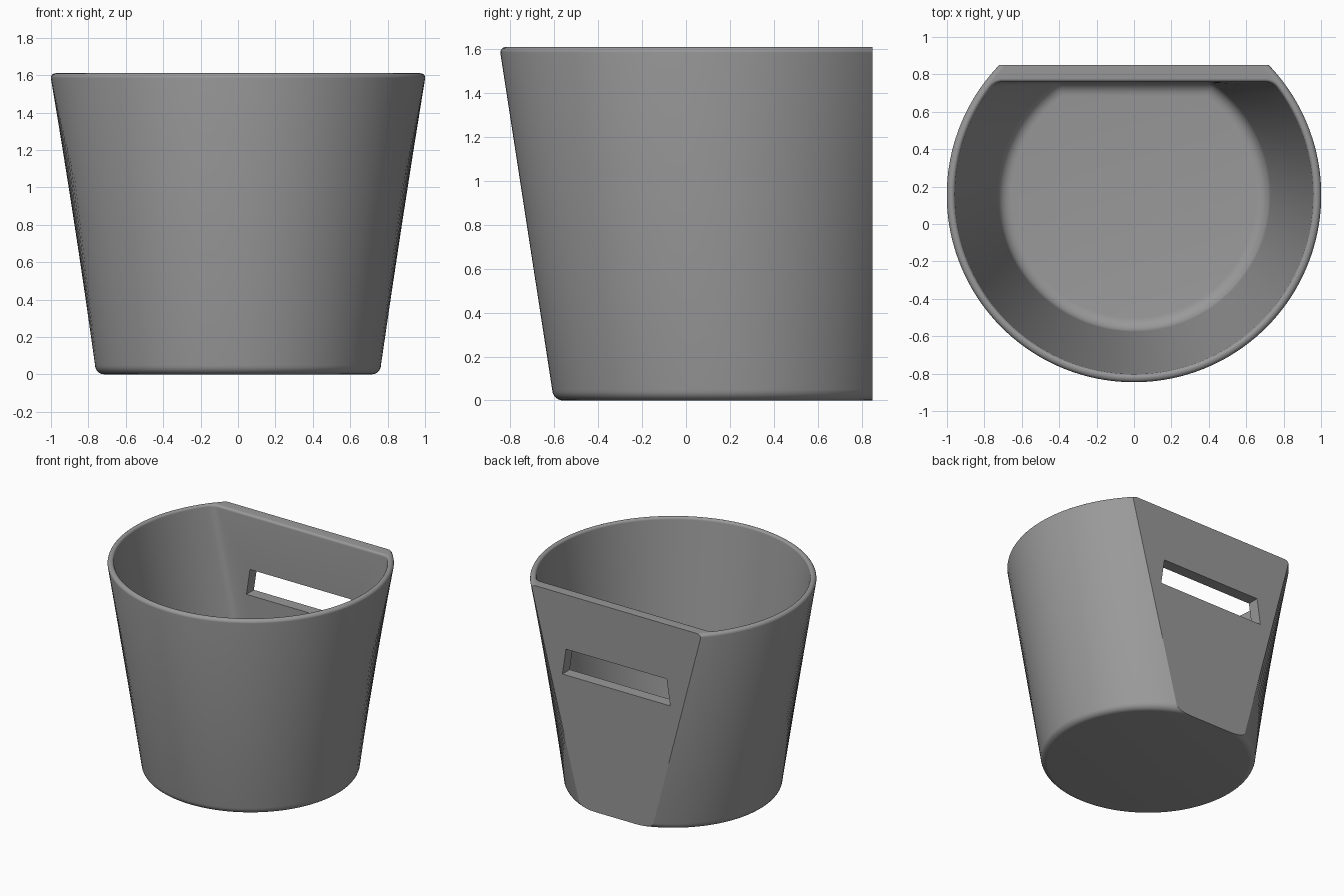
import bpy, bmesh, math
from math import sin, cos, pi, sqrt, atan2

if "Cube" in bpy.data.objects:
    bpy.data.objects.remove(bpy.data.objects["Cube"])

CY = 0.155            # y of the round wall's axis
H = 1.61              # total height
WALL = 0.045          # thickness of the round wall
ARC, CORNER, STEPS = 112, 6, 6

grey = bpy.data.materials.new("grey plastic")
grey.diffuse_color = (0.32, 0.32, 0.32, 1)
grey.use_nodes = True
grey.node_tree.nodes["Principled BSDF"].inputs["Base Color"].default_value = grey.diffuse_color


def wall_radius(z):
    return 0.757 + 0.154 * z


def outline(r, flat, c, z):
    """Circle cut by a flat back at y = flat, with corners rounded by c."""
    cx, cy = sqrt((r - c) ** 2 - (flat - c) ** 2), flat - c
    a = atan2(cy, cx)
    pts = []
    for i in range(CORNER + 1):                       # left corner
        t = pi / 2 + (pi / 2 - a) * i / CORNER
        pts.append((-cx + c * cos(t), cy + c * sin(t)))
    for i in range(1, ARC):                           # round wall
        t = pi - a + (pi + 2 * a) * i / ARC
        pts.append((r * cos(t), r * sin(t)))
    for i in range(CORNER + 1):                       # right corner
        t = a + (pi / 2 - a) * i / CORNER
        pts.append((cx + c * cos(t), cy + c * sin(t)))
    return [(x, y + CY, z) for x, y in pts]


def quarter():
    return [pi / 2 * i / STEPS for i in range(STEPS + 1)]


rings = []
# outer skin: rounded foot, then rounded rim; the back stays flat
f = 0.05
for t in quarter():
    rings.append(outline(wall_radius(f) - f * (1 - sin(t)), 0.695, 0, f * (1 - cos(t))))
f = 0.025
for t in quarter():
    rings.append(outline(wall_radius(H - f) - f * (1 - cos(t)), 0.695, 0, H - f + f * sin(t)))
# inner skin: rounded rim edge, then rounded floor edge
f = 0.018
for t in quarter():
    d = f * (1 - sin(t))
    rings.append(outline(wall_radius(H - f) - WALL + d, 0.605 + d, 0.08 + d, H - f + f * cos(t)))
f, floor = 0.075, 0.045
for t in quarter():
    d = f * (1 - cos(t))
    rings.append(outline(wall_radius(floor + f) - WALL - d, 0.605 - d, 0.08 - d, floor + f * (1 - sin(t))))

# bucket body lofted through all the outlines
bm = bmesh.new()
loops = [[bm.verts.new(p) for p in ring] for ring in rings]
n = len(loops[0])
for lo, hi in zip(loops, loops[1:]):
    for i in range(n):
        j = (i + 1) % n
        bm.faces.new((lo[i], lo[j], hi[j], hi[i]))
bm.faces.new(loops[0][::-1])
bm.faces.new(loops[-1])
bmesh.ops.remove_doubles(bm, verts=bm.verts, dist=1e-5)
bmesh.ops.recalc_face_normals(bm, faces=bm.faces)
mesh = bpy.data.meshes.new("bucket")
bm.to_mesh(mesh)
bm.free()
bucket = bpy.data.objects.new("bucket", mesh)
bpy.context.collection.objects.link(bucket)
mesh.materials.append(grey)

# tapered hanging slot through the flat back
bm = bmesh.new()
slot = [(-0.46, 0.99), (0.46, 0.99), (0.43, 1.19), (-0.43, 1.19)]
face = bm.faces.new([bm.verts.new((x, 0.65, z)) for x, z in slot])
ext = bmesh.ops.extrude_face_region(bm, geom=[face])
bmesh.ops.translate(bm, vec=(0, 0.35, 0),
                    verts=[v for v in ext["geom"] if isinstance(v, bmesh.types.BMVert)])
bmesh.ops.recalc_face_normals(bm, faces=bm.faces)
cut_mesh = bpy.data.meshes.new("slot_cutter")
bm.to_mesh(cut_mesh)
bm.free()
cut_mesh.materials.append(grey)
cutter = bpy.data.objects.new("slot_cutter", cut_mesh)
cutter.hide_render = True
bpy.context.collection.objects.link(cutter)

bpy.context.view_layer.objects.active = bucket
bucket.select_set(True)
mod = bucket.modifiers.new("slot", 'BOOLEAN')
mod.operation, mod.solver, mod.object = 'DIFFERENCE', 'EXACT', cutter
bpy.ops.object.modifier_apply(modifier=mod.name)
bpy.data.objects.remove(cutter)

# smooth walls and fillets, crisp flat back and slot
bpy.ops.object.shade_smooth_by_angle(angle=math.radians(20))
